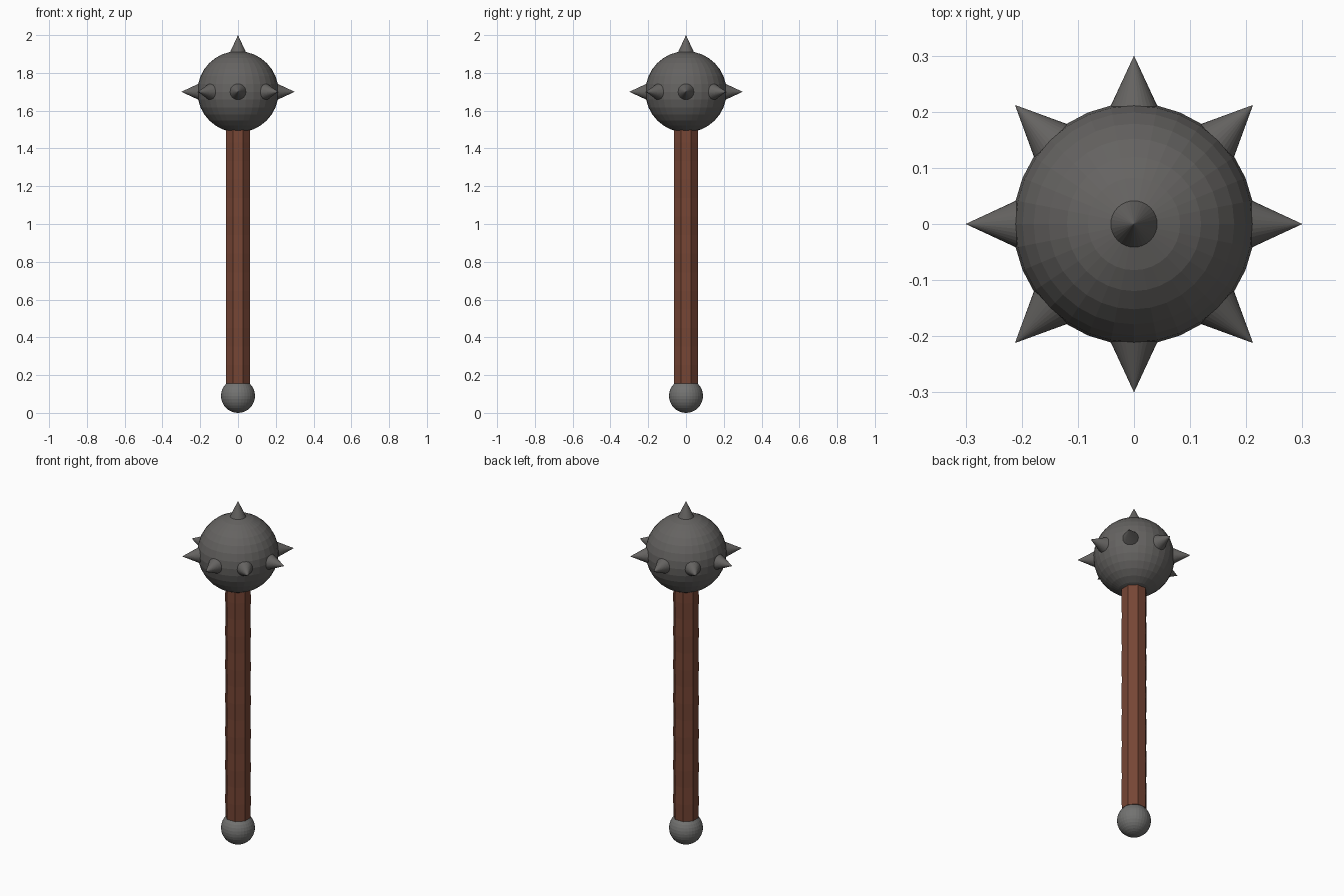
import bpy, bmesh, math
from mathutils import Vector

if "Cube" in bpy.data.objects:
    bpy.data.objects.remove(bpy.data.objects["Cube"])


def material(name, rgb):
    m = bpy.data.materials.new(name)
    m.diffuse_color = (*rgb, 1)
    m.use_nodes = True
    m.node_tree.nodes["Principled BSDF"].inputs["Base Color"].default_value = m.diffuse_color
    return m


iron = material("dark_iron", (0.13, 0.125, 0.12))
steel = material("grey_steel", (0.17, 0.17, 0.165))
wood = material("brown_wood", (0.18, 0.06, 0.035))


def ball(name, z, radius, mat):
    bpy.ops.mesh.primitive_uv_sphere_add(segments=32, ring_count=16, radius=radius, location=(0, 0, z))
    ob = bpy.context.object
    ob.name = name
    ob.data.materials.append(mat)


def spike(name, direction):
    inner, tip = 0.203, 0.30
    d = Vector(direction).normalized()
    bpy.ops.mesh.primitive_cone_add(vertices=32, radius1=0.045, radius2=0, depth=tip - inner,
                                    location=Vector((0, 0, HEAD_Z)) + d * (inner + tip) / 2,
                                    rotation=d.to_track_quat('Z', 'Y').to_euler())
    ob = bpy.context.object
    ob.name = name
    ob.data.materials.append(iron)


# Head and pommel
HEAD_Z = 1.70
ball("head", HEAD_Z, 0.215, iron)
ball("pommel", 0.09, 0.09, steel)

# Spikes: ring of eight plus one on top
for i in range(8):
    a = i * math.pi / 4
    spike(f"side_spike_{i + 1}", (math.cos(a), math.sin(a), 0))
spike("top_spike", (0, 0, 1))

# Octagonal handle with a slightly uneven, hand-carved surface
bm = bmesh.new()
rings, z0, z1 = 15, 0.155, 1.53
loops = []
for k in range(rings):
    flat = 0.0635 + (0.001 if k % 2 else -0.001)
    r = flat / math.cos(math.pi / 8)
    z = z0 + (z1 - z0) * k / (rings - 1)
    loops.append([bm.verts.new((r * math.cos((j + 0.5) * math.pi / 4),
                                r * math.sin((j + 0.5) * math.pi / 4), z)) for j in range(8)])
for lo, hi in zip(loops, loops[1:]):
    for j in range(8):
        n = (j + 1) % 8
        bm.faces.new((lo[j], lo[n], hi[n], hi[j]))
bm.faces.new(loops[0][::-1])
bm.faces.new(loops[-1])
mesh = bpy.data.meshes.new("handle")
bm.to_mesh(mesh)
bm.free()
mesh.materials.append(wood)
bpy.context.collection.objects.link(bpy.data.objects.new("handle", mesh))
